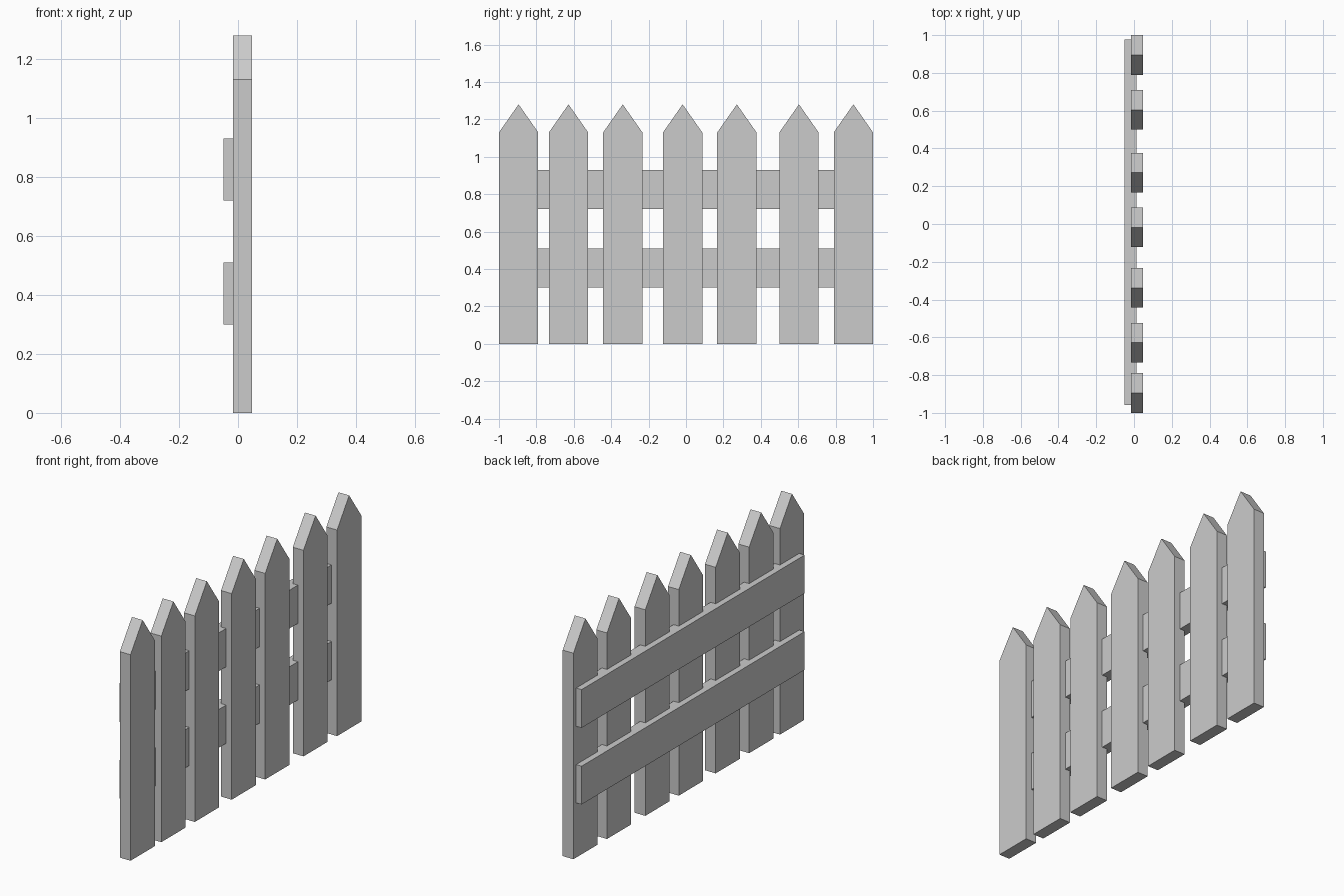
import bpy
import bmesh

if "Cube" in bpy.data.objects:
    bpy.data.objects.remove(bpy.data.objects["Cube"])


def extruded(name, profile, x0, x1):
    """Extrude a (y, z) profile along x from x0 to x1."""
    bm = bmesh.new()
    face = bm.faces.new([bm.verts.new((x0, y, z)) for y, z in profile])
    ext = bmesh.ops.extrude_face_region(bm, geom=[face])
    verts = [v for v in ext["geom"] if isinstance(v, bmesh.types.BMVert)]
    bmesh.ops.translate(bm, verts=verts, vec=(x1 - x0, 0, 0))
    bmesh.ops.recalc_face_normals(bm, faces=bm.faces)
    mesh = bpy.data.meshes.new(name)
    bm.to_mesh(mesh)
    bm.free()
    obj = bpy.data.objects.new(name, mesh)
    bpy.context.collection.objects.link(obj)
    return obj


# Pointed pickets, unevenly spaced along y
HALF = 0.105
SHOULDER, TIP = 1.13, 1.28
for i, y in enumerate((-0.895, -0.628, -0.338, -0.018, 0.272, 0.604, 0.895)):
    extruded(f"picket_{i + 1}",
             [(y - HALF, 0), (y + HALF, 0), (y + HALF, SHOULDER),
              (y, TIP), (y - HALF, SHOULDER)], -0.017, 0.048)

# Horizontal rails, partly sunk into the pickets
for name, z in (("lower_rail", 0.30), ("upper_rail", 0.72)):
    extruded(name, [(-0.957, z), (0.976, z), (0.976, z + 0.21), (-0.957, z + 0.21)],
             -0.05, 0.014)
